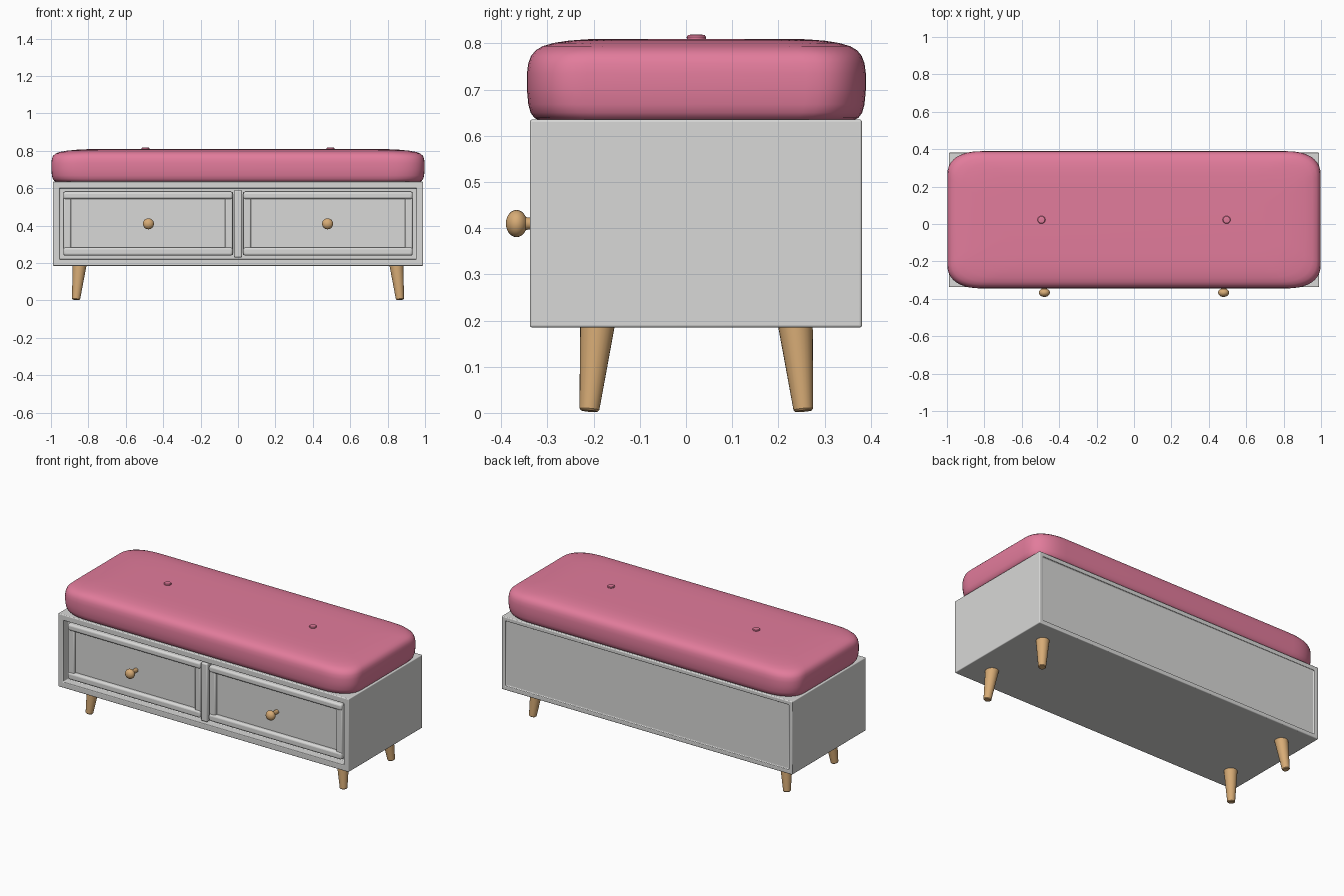
import bpy, bmesh, math
from mathutils import Vector

if "Cube" in bpy.data.objects:
    bpy.data.objects.remove(bpy.data.objects["Cube"])


def material(name, rgb):
    m = bpy.data.materials.new(name)
    m.diffuse_color = (*rgb, 1)
    m.use_nodes = True
    m.node_tree.nodes["Principled BSDF"].inputs["Base Color"].default_value = m.diffuse_color
    return m


GREY = material("painted grey", (0.69, 0.69, 0.68))
PINK = material("pink fabric", (0.76, 0.20, 0.33))
WOOD = material("light wood", (0.68, 0.41, 0.18))
CY = 0.0225  # depth centre of the cabinet


def finish(name, bm, mat, bevel=0, segments=3, angle=35):
    bmesh.ops.recalc_face_normals(bm, faces=bm.faces)
    me = bpy.data.meshes.new(name)
    bm.to_mesh(me)
    bm.free()
    me.materials.append(mat)
    ob = bpy.data.objects.new(name, me)
    bpy.context.collection.objects.link(ob)
    if bevel:
        mod = ob.modifiers.new("rounded edges", 'BEVEL')
        mod.width, mod.segments = bevel, segments
        mod.limit_method = 'ANGLE'
    bpy.ops.object.select_all(action='DESELECT')
    ob.select_set(True)
    bpy.context.view_layer.objects.active = ob
    bpy.ops.object.shade_smooth_by_angle(angle=math.radians(angle))
    return ob


def box_mesh(x0, x1, y0, y1, z0, z1):
    bm = bmesh.new()
    bmesh.ops.create_cube(bm, size=1)
    for v in bm.verts:
        v.co = ((x0 + x1) / 2 + v.co.x * (x1 - x0),
                (y0 + y1) / 2 + v.co.y * (y1 - y0),
                (z0 + z1) / 2 + v.co.z * (z1 - z0))
    return bm


def box(name, dims, bevel=0, segments=3):
    return finish(name, box_mesh(*dims), GREY, bevel, segments)


def loft(name, rings, mat, angle=35):
    """Skin a stack of equal-length point rings and cap both ends."""
    bm = bmesh.new()
    loops = [[bm.verts.new(p) for p in r] for r in rings]
    n = len(loops[0])
    for a, b in zip(loops, loops[1:]):
        for i in range(n):
            j = (i + 1) % n
            bm.faces.new((a[i], a[j], b[j], b[i]))
    bm.faces.new(loops[0])
    bm.faces.new(loops[-1])
    return finish(name, bm, mat, angle=angle)


def lathe(name, start, axis, profile, mat, n=24):
    """Round part: profile holds (distance along axis, radius)."""
    start, axis = Vector(start), Vector(axis).normalized()
    u = axis.orthogonal().normalized()
    w = axis.cross(u)
    turn = [2 * math.pi * i / n for i in range(n)]
    rings = [[start + axis * d + (u * math.cos(t) + w * math.sin(t)) * r
              for t in turn] for d, r in profile]
    return loft(name, rings, mat)


# Cabinet shell with a deep front opening and a shallow back recess
bm = box_mesh(-0.99, 0.99, -0.338, 0.381, 0.185, 0.635)
bm.normal_update()
for side, margin, depth in ((-1, 0.05, 0.05), (1, 0.036, 0.01)):
    face = next(f for f in bm.faces if f.normal.y * side > 0.9)
    bmesh.ops.inset_region(bm, faces=[face], thickness=margin)
    hole = bmesh.ops.extrude_discrete_faces(bm, faces=[face])["faces"][0]
    for v in hole.verts:
        v.co.y -= side * depth
finish("cabinet", bm, GREY, 0.018, 4)

# Divider between the drawers
box("divider", (-0.022, 0.022, -0.332, -0.285, 0.23, 0.59), 0.008)

# Drawers: recessed panel, rails, stiles and knob
for s, label in ((-1, "left"), (1, "right")):
    inner, outer = 0.028 * s, 0.934 * s

    def span(a, b):
        return (min(a, b), max(a, b))

    box(label + "_drawer_panel", (*span(inner, outer), -0.305, -0.28, 0.242, 0.58))
    for z0, z1, part in ((0.542, 0.582, "top"), (0.24, 0.284, "bottom")):
        box(f"{label}_drawer_{part}_rail",
            (*span(inner, outer), -0.329, -0.285, z0, z1), 0.012)
    for x, d, part in ((inner, 1, "inner"), (outer, -1, "outer")):
        box(f"{label}_drawer_{part}_stile",
            (*span(x, x + s * d * 0.042), -0.322, -0.285, 0.25, 0.57), 0.008)
    knob = [(0, 0.013), (0.042, 0.013)]
    for i in range(2, 13):
        t = math.pi * i / 12
        knob.append((0.067 - 0.023 * math.cos(t),
                     max(0.0295 * math.sin(t), 0.001)))
    lathe(label + "_knob", (0.479 * s, -0.30, 0.41), (0, -1, 0), knob, WOOD)

# Splayed tapered legs
for sx in (-1, 1):
    for sy in (-1, 1):
        foot = Vector((0.866 * sx, CY + 0.232 * sy, 0.004))
        top = Vector((0.847 * sx, CY + 0.214 * sy, 0.195))
        length = (top - foot).length
        name = ("front" if sy < 0 else "back") + ("_left_leg" if sx < 0 else "_right_leg")
        lathe(name, foot, top - foot,
              [(0, 0.018), (0.004, 0.0215), (length, 0.038)], WOOD)


# Soft cushion: rounded-rectangle rings that shrink towards the top
def cushion_ring(inset, stretch, z):
    hx, hy = 0.998 - inset * stretch, 0.367 - inset
    rx, ry, p = 0.19, 0.13, 2 / 2.4
    pts = []
    for q, (sx, sy) in enumerate(((1, 1), (-1, 1), (-1, -1), (1, -1))):
        for i in range(11):
            t = math.pi / 2 * (i if q % 2 == 0 else 10 - i) / 10
            c, s = max(math.cos(t), 0) ** p, max(math.sin(t), 0) ** p
            pts.append((sx * (hx - rx + rx * c), CY + sy * (hy - ry + ry * s), z))
    return pts


profile = [(0.05, 1, 0.630), (0.028, 1, 0.633), (0.016, 1, 0.639), (0.008, 1, 0.650),
           (0.003, 1, 0.668), (0, 1, 0.700), (0, 1, 0.735), (0.003, 1, 0.757),
           (0.009, 1, 0.773), (0.019, 1.15, 0.785), (0.034, 1.3, 0.794),
           (0.058, 1.45, 0.801), (0.09, 1.5, 0.806), (0.13, 1.5, 0.809),
           (0.20, 1.5, 0.810)]
loft("cushion", [cushion_ring(*p) for p in profile], PINK, 60)

# Cushion buttons
for s, label in ((-1, "left"), (1, "right")):
    lathe(label + "_cushion_button", (0.495 * s, CY, 0.80), (0, 0, 1),
          [(0, 0.02), (0.014, 0.021), (0.018, 0.018), (0.019, 0.012)], PINK)
